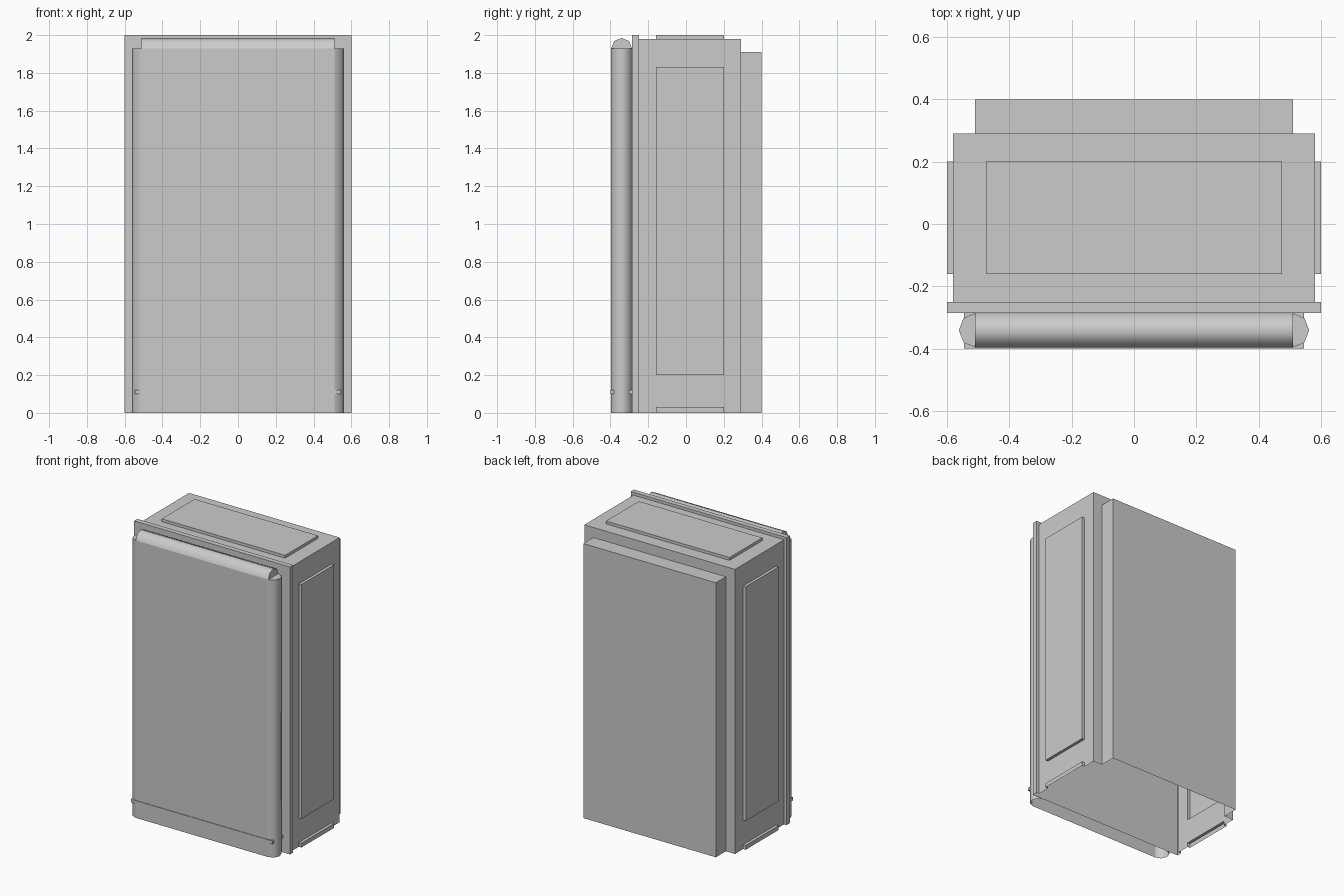
import bpy, bmesh, math
from mathutils import Vector

cube = bpy.data.objects.get("Cube")
if cube:
    bpy.data.objects.remove(cube, do_unlink=True)

grey = bpy.data.materials.new("plain grey")
grey.use_nodes = True
colour = (0.6, 0.6, 0.6, 1)
grey.diffuse_color = colour
grey.node_tree.nodes["Principled BSDF"].inputs["Base Color"].default_value = colour


def finish(bm, name, smooth=False):
    mesh = bpy.data.meshes.new(name)
    bm.to_mesh(mesh)
    bm.free()
    mesh.materials.append(grey)
    obj = bpy.data.objects.new(name, mesh)
    bpy.context.collection.objects.link(obj)
    if smooth:
        bpy.ops.object.select_all(action="DESELECT")
        obj.select_set(True)
        bpy.context.view_layer.objects.active = obj
        bpy.ops.object.shade_smooth_by_angle(angle=math.radians(50))
    return obj


def shell(name, lo, hi, open_sides=(), cuts=()):
    """Box with whole sides left open and rectangular openings.
    A side is (axis, sign); a cut is (axis, sign, low corner, high corner)."""
    bm = bmesh.new()
    bmesh.ops.create_cube(bm, size=1)
    for v in bm.verts:
        v.co = [hi[i] if v.co[i] > 0 else lo[i] for i in range(3)]
    for axis, sign, a, b in cuts:
        for i in range(3):
            for edge in (a[i], b[i]):
                if i != axis and lo[i] < edge < hi[i]:
                    normal = Vector([float(i == k) for k in range(3)])
                    spot = normal * edge
                    faces = [f for f in bm.faces if f.normal[axis] * sign > 0.9]
                    geom = set(faces)
                    for f in faces:
                        geom.update(f.edges)
                        geom.update(f.verts)
                    bmesh.ops.bisect_plane(bm, geom=list(geom), plane_co=spot, plane_no=normal)
        bm.normal_update()
    doomed = []
    for f in bm.faces:
        c = f.calc_center_median()
        whole = any(f.normal[ax] * s > 0.9 for ax, s in open_sides)
        part = any(f.normal[ax] * s > 0.9 and
                   all(i == ax or a[i] < c[i] < b[i] for i in range(3))
                   for ax, s, a, b in cuts)
        if whole or part:
            doomed.append(f)
    bmesh.ops.delete(bm, geom=doomed, context="FACES")
    return finish(bm, name)


def half_round(name, arch, start, end, caps):
    """Half octagon, arch(across, out), swept from start to end."""
    bm = bmesh.new()
    rows = []
    for place in (start, end):
        row = []
        for k in range(5):
            t = math.pi * k / 4
            row.append(bm.verts.new(arch(math.cos(t), math.sin(t), place)))
        rows.append(row)
    for k in range(4):
        bm.faces.new((rows[0][k], rows[0][k + 1], rows[1][k + 1], rows[1][k]))
    for i in caps:
        bm.faces.new(rows[i])
    bmesh.ops.recalc_face_normals(bm, faces=bm.faces)
    # Make the outer skin face away from the sweep's core
    core = (Vector(arch(0, 0, start)) + Vector(arch(0, 0, end))) / 2
    bm.normal_update()
    f = bm.faces[1]
    if f.normal.dot(f.calc_center_median() - core) < 0:
        bmesh.ops.reverse_faces(bm, faces=bm.faces)
    return finish(bm, name, True)


BOTTOM = (2, -1)
# Hollow cabinet body, open below
body_lo, body_hi = (-0.58, -0.25, 0), (0.58, 0.29, 1.98)
side_lo, side_hi = (0, -0.16, 0.2), (0, 0.2, 1.83)
skirt_lo, skirt_hi = (0, -0.16, -1), (0, 0.2, 0.03)
top_lo, top_hi = (-0.475, -0.16, 0), (0.475, 0.2, 0)
back_lo, back_hi = (-0.51, 0.29, -1), (0.51, 0.4, 1.91)
cuts = [(2, 1, top_lo, top_hi), (1, 1, back_lo, back_hi)]
for s in (-1, 1):
    cuts += [(0, s, side_lo, side_hi), (0, s, skirt_lo, skirt_hi)]
shell("cabinet_body", body_lo, body_hi, [BOTTOM, (1, -1)], cuts)

# Front frame with a lip around the body
shell("front_frame", (-0.6, -0.285, 0), (0.6, -0.25, 2), [BOTTOM],
      [(1, 1, (-0.58, 0, -1), (0.58, 0, 1.98))])

# Raised panels on the sides, top and back
for s, label in ((-1, "right"), (1, "left")):
    x0, x1 = sorted((s * 0.58, s * 0.6))
    shell(label + "_side_panel", (x0, -0.16, 0.2), (x1, 0.2, 1.83), [(0, -s)])
    shell(label + "_skirt_strip", (x0, -0.16, 0), (x1, 0.2, 0.03), [(0, -s), BOTTOM])
shell("top_panel", (-0.475, -0.16, 1.98), (0.475, 0.2, 2), [BOTTOM])
shell("back_panel", (-0.51, 0.29, 0), (0.51, 0.4, 1.91), [BOTTOM, (1, -1)])

# Door face with rounded cushions on both sides and the top
shell("door_face", (-0.51, -0.396, 0), (0.51, -0.285, 1.93),
      [BOTTOM, (1, 1), (0, 1), (0, -1), (2, 1)])
for s, label in ((-1, "right"), (1, "left")):
    half_round(label + "_door_round",
               lambda c, o, z, s=s: (s * (0.51 + 0.052 * o), -0.341 + 0.055 * c, z),
               0, 1.93, [1])
half_round("top_door_round",
           lambda c, o, x: (x, -0.341 + 0.055 * c, 1.93 + 0.055 * o),
           -0.51, 0.51, [0, 1])

# Thin bars across the foot of the door
shell("front_foot_bar", (-0.545, -0.4, 0.1), (0.545, -0.382, 0.122))
shell("rear_foot_bar", (-0.545, -0.304, 0.1), (0.545, -0.285, 0.122))
